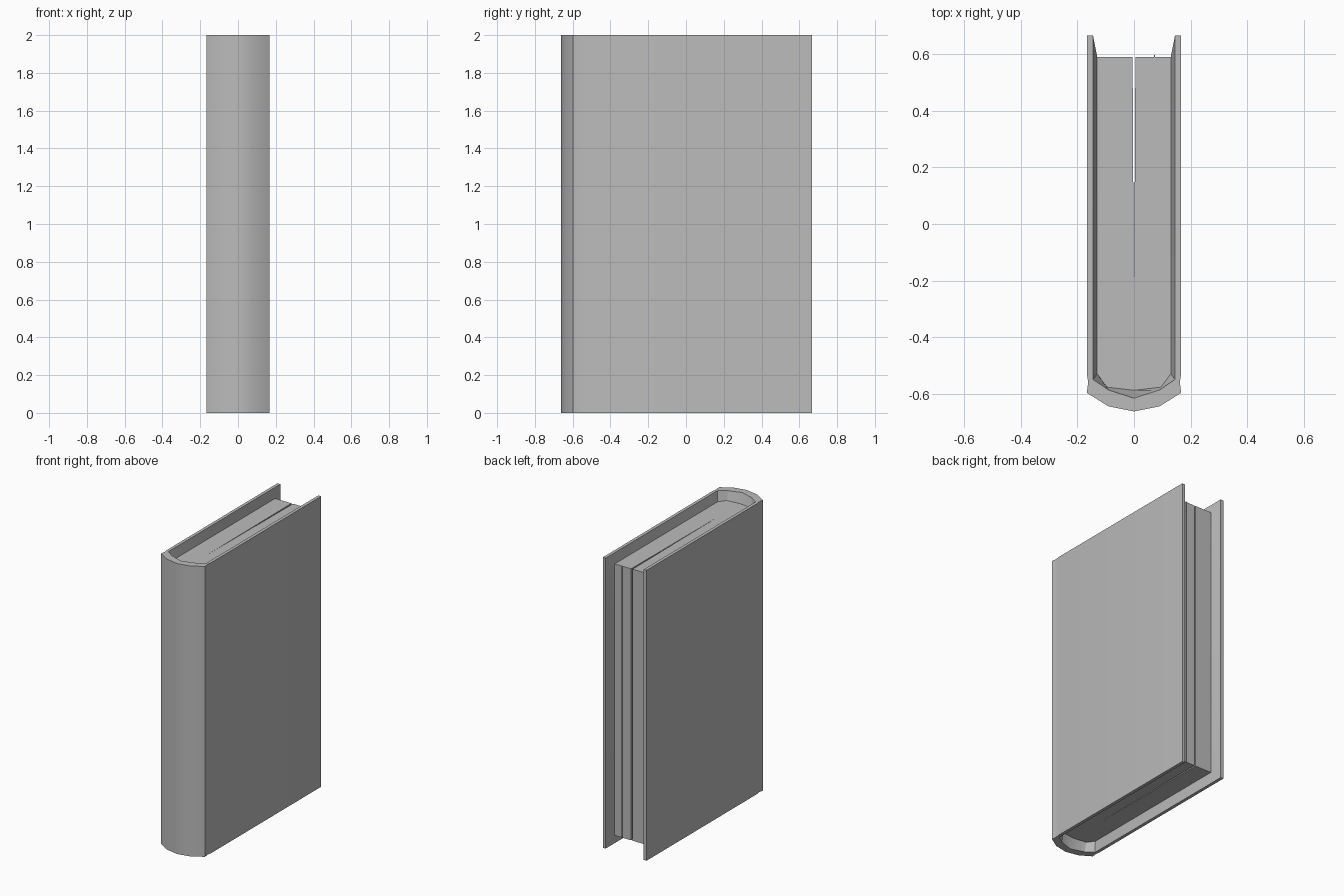
import bpy, bmesh

cube = bpy.data.objects.get("Cube")
if cube:
    bpy.data.objects.remove(cube, do_unlink=True)

HEIGHT, INSET = 2.0, 0.065

grey = bpy.data.materials.new("plain grey")
grey.use_nodes = True
grey.diffuse_color = (0.5, 0.5, 0.5, 1)
grey.node_tree.nodes["Principled BSDF"].inputs["Base Color"].default_value = (0.5, 0.5, 0.5, 1)


def mirrored(half):
    """Complete a U-shaped outline from its +x half."""
    return half + [(-x, y) for x, y in reversed(half[:-1])]


def finish(bm, name):
    bmesh.ops.recalc_face_normals(bm, faces=bm.faces)
    mesh = bpy.data.meshes.new(name)
    bm.to_mesh(mesh)
    bm.free()
    mesh.materials.append(grey)
    ob = bpy.data.objects.new(name, mesh)
    bpy.context.collection.objects.link(ob)
    bpy.ops.object.select_all(action="DESELECT")
    ob.select_set(True)
    bpy.context.view_layer.objects.active = ob
    bpy.ops.object.shade_smooth_by_angle(angle=0.52)
    return ob


def prism(name, outline, z0, z1):
    bm = bmesh.new()
    base = bm.faces.new([bm.verts.new((x, y, z0)) for x, y in outline])
    top = bmesh.ops.extrude_face_region(bm, geom=[base], use_keep_orig=True)["geom"]
    for v in top:
        if isinstance(v, bmesh.types.BMVert):
            v.co.z = z1
    return finish(bm, name)


# U outlines: outside of the cover, inside of the cover, edge of the pages
outer = mirrored([(.167, .667), (.167, -.53), (.162, -.56), (.167, -.597), (.09, -.645), (0, -.663)])
inner = mirrored([(.145, .667), (.145, -.50), (.145, -.53), (.145, -.55), (.09, -.587), (0, -.616)])
paper = mirrored([(.13, .59), (.13, -.48), (.13, -.51), (.13, -.53), (.095, -.577), (0, -.588)])

# Cover: outer wall, rims and the sloping linings that meet the pages
bm = bmesh.new()


def ring(outline, z):
    return [bm.verts.new((x, y, z)) for x, y in outline]


rings = [ring(paper, INSET), ring(inner, 0), ring(outer, 0),
         ring(outer, HEIGHT), ring(inner, HEIGHT), ring(paper, HEIGHT - INSET)]
for a, b in zip(rings, rings[1:]):
    for i in range(len(a) - 1):
        bm.faces.new((a[i], a[i + 1], b[i + 1], b[i]))
# Fore edges of both boards and the flared linings beside the pages
for end in (0, -1):
    p0, i0, o0, o1, i1, p1 = [r[end] for r in rings]
    bm.faces.new((o0, i0, i1, o1))
    bm.faces.new((i0, p0, p1, i1))
finish(bm, "cover")

# Page block with a narrow tapering split down the middle
split = [(-.005, .59), (0, -.35), (.005, .59)]
prism("page_block", paper + split, INSET, HEIGHT - INSET)

# One loose sheet just proud of the fore edge
sheet = [(.070, .50), (.074, .50), (.074, .598), (.070, .598)]
prism("loose_sheet", sheet, INSET + .001, HEIGHT - INSET - .001)
